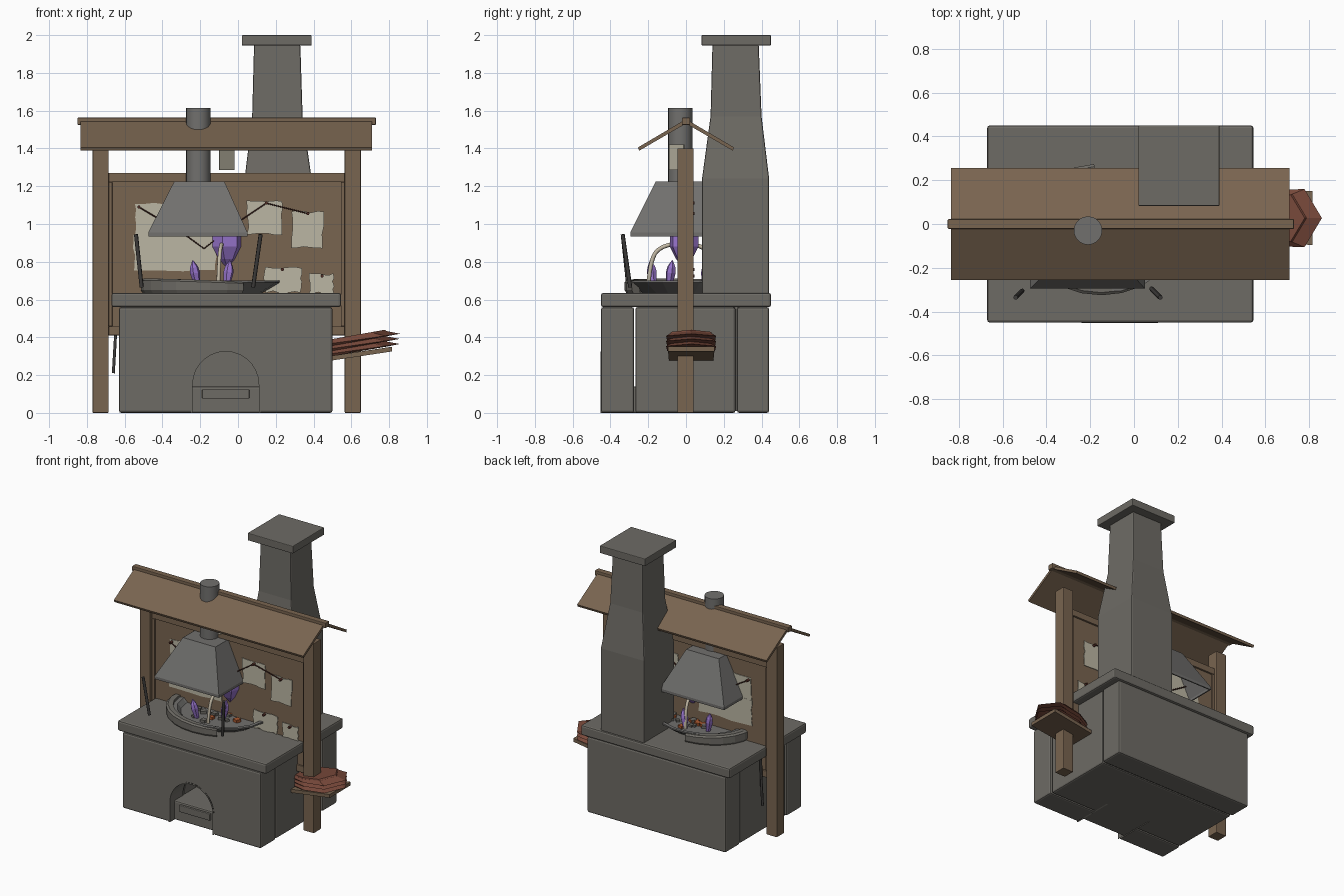
import bpy, bmesh, math, random
from mathutils import Vector, Matrix

if "Cube" in bpy.data.objects:
    bpy.data.objects.remove(bpy.data.objects["Cube"])

random.seed(4)


def material(name, r, g, b):
    m = bpy.data.materials.new(name)
    m.diffuse_color = (r, g, b, 1)
    m.use_nodes = True
    m.node_tree.nodes["Principled BSDF"].inputs["Base Color"].default_value = m.diffuse_color
    return m


STONE = material("grey stone", 0.155, 0.147, 0.130)
WOOD = material("brown wood", 0.190, 0.128, 0.080)
METAL = material("hood metal", 0.165, 0.162, 0.155)
PAPER = material("old paper", 0.50, 0.47, 0.37)
CRYSTAL = material("violet crystal", 0.32, 0.18, 0.62)
LEATHER = material("red leather", 0.185, 0.065, 0.042)
IRON = material("dark iron", 0.05, 0.047, 0.045)
BONE = material("pale bone", 0.55, 0.49, 0.38)
EMBER = material("ember orange", 0.40, 0.10, 0.03)
STRING = material("maroon string", 0.08, 0.025, 0.018)


def make(name, bm, mat, bevel=0.0, smooth=False):
    bmesh.ops.recalc_face_normals(bm, faces=bm.faces)
    me = bpy.data.meshes.new(name)
    bm.to_mesh(me)
    bm.free()
    ob = bpy.data.objects.new(name, me)
    bpy.context.collection.objects.link(ob)
    me.materials.append(mat)
    if bevel:
        mod = ob.modifiers.new("bevel", 'BEVEL')
        mod.width, mod.segments, mod.limit_method = bevel, 2, 'ANGLE'
    if smooth:
        bpy.ops.object.select_all(action='DESELECT')
        ob.select_set(True)
        bpy.context.view_layer.objects.active = ob
        bpy.ops.object.shade_smooth_by_angle(angle=math.radians(40))
    return ob


def box(name, lo, hi, mat, bevel=0.0, rot=None):
    lo, hi = Vector(lo), Vector(hi)
    bm = bmesh.new()
    m = Matrix.Translation((lo + hi) / 2) @ (rot or Matrix()) @ Matrix.Diagonal((*(hi - lo), 1))
    bmesh.ops.create_cube(bm, size=1, matrix=m)
    return make(name, bm, mat, bevel)


def loft(name, rings, mat, caps=True, closed=True, **kw):
    """Skin a list of equal-length point rings."""
    bm = bmesh.new()
    vs = [[bm.verts.new(p) for p in r] for r in rings]
    n = len(vs[0])
    for a, b in zip(vs, vs[1:]):
        for i in range(n if closed else n - 1):
            j = (i + 1) % n
            bm.faces.new((a[i], a[j], b[j], b[i]))
    if caps:
        bm.faces.new(vs[0])
        bm.faces.new(vs[-1])
    return make(name, bm, mat, **kw)


def rect(x0, x1, y0, y1, z):
    return [(x0, y0, z), (x1, y0, z), (x1, y1, z), (x0, y1, z)]


def ellipse(cx, cy, rx, ry, z, n):
    return [(cx + rx * math.cos(t * math.tau / n), cy + ry * math.sin(t * math.tau / n), z) for t in range(n)]


def tube(name, pts, radius, mat, smooth_path=False):
    cu = bpy.data.curves.new(name, 'CURVE')
    cu.dimensions, cu.bevel_depth, cu.bevel_resolution, cu.use_fill_caps = '3D', radius, 1, True
    sp = cu.splines.new('NURBS' if smooth_path else 'POLY')
    sp.points.add(len(pts) - 1)
    for p, co in zip(sp.points, pts):
        p.co = (*co, 1)
    if smooth_path:
        sp.use_endpoint_u, sp.order_u, sp.resolution_u = True, 3, 5
    cu.materials.append(mat)
    ob = bpy.data.objects.new(name, cu)
    bpy.context.collection.objects.link(ob)
    bpy.ops.object.select_all(action='DESELECT')
    ob.select_set(True)
    bpy.context.view_layer.objects.active = ob
    bpy.ops.object.convert(target='MESH')


# Firebox arch cutter
AX, SPRING, R = -0.065, 0.15, 0.185


def arch(y, r, z0):
    pts = [(AX + r * math.cos(a * math.pi / 14), y, SPRING + r * math.sin(a * math.pi / 14)) for a in range(15)]
    return [(AX + r, y, z0)] + pts + [(AX - r, y, z0)]


cutter = loft("arch_cutter", [arch(-0.6, R, -0.1), arch(-0.14, R, -0.1)], STONE)
cutter.hide_render = True
cutter.hide_viewport = True

# Stone base in three courses, with the slab on top
for nm, y0, y1, ins in (("front", -0.45, -0.275, 0), ("middle", -0.268, 0.262, 0.006), ("back", 0.27, 0.44, 0)):
    b = box("base_" + nm, (-0.63 + ins, y0, 0), (0.50 - ins, y1, 0.56), STONE, 0.012)
    if nm != "back":
        mod = b.modifiers.new("arch", 'BOOLEAN')
        mod.object, mod.solver = cutter, 'EXACT'
box("base_core", (-0.59, -0.13, 0.01), (0.46, 0.42, 0.56), STONE)
box("top_slab", (-0.67, -0.45, 0.56), (0.545, 0.45, 0.635), STONE, 0.012)
loft("arch_trim", [arch(-0.452, R, 0), arch(-0.452, R - 0.01, 0), arch(-0.30, R - 0.01, 0), arch(-0.30, R, 0)],
     STONE, caps=False, closed=False)
box("firebox_ledge", (AX - R, -0.40, 0.0), (AX + R, -0.13, 0.14), STONE, 0.01)
box("ash_drawer", (-0.19, -0.415, 0.075), (0.06, -0.39, 0.125), STONE, 0.005)

# Chimney behind the board
loft("chimney", [rect(0.035, 0.39, 0.085, 0.44, 0.63), rect(0.035, 0.39, 0.085, 0.44, 1.24),
                 rect(0.075, 0.342, 0.13, 0.40, 1.57), rect(0.085, 0.33, 0.14, 0.385, 1.95)], STONE, bevel=0.008)
box("chimney_cap", (0.02, 0.082, 1.945), (0.39, 0.45, 2.0), STONE, 0.005)

# Posts and gabled roof
for nm, x in (("left", -0.77), ("right", 0.565)):
    box(nm + "_post", (x, -0.045, 0), (x + 0.085, 0.04, 1.4), WOOD, 0.004)
for nm, s in (("front", -1), ("back", 1)):
    prof = [(0, 1.555), (s * 0.255, 1.405), (s * 0.248, 1.388), (0, 1.532)]
    loft(nm + "_roof", [[(x, y, z) for y, z in prof] for x in (-0.835, 0.71)], WOOD)
box("ridge_beam", (-0.85, -0.022, 1.525), (0.73, 0.022, 1.563), WOOD, 0.004)

# Notice board with raised frame
box("notice_board", (-0.685, -0.012, 0.41), (0.565, 0.012, 1.27), WOOD)
for nm, x0, x1, z0, z1 in (("top", -0.685, 0.565, 1.222, 1.27), ("bottom", -0.685, 0.565, 0.41, 0.458),
                           ("left", -0.685, -0.665, 0.458, 1.222), ("right", 0.545, 0.565, 0.458, 1.222)):
    box("board_frame_" + nm, (x0, -0.025, z0), (x1, 0.025, z1), WOOD, 0.004)


# Torn papers and pins on both faces
def paper(name, x0, x1, z0, z1, y):
    steps, pts = 5, []
    corners = [(x0, z0), (x1, z0), (x1, z1), (x0, z1)]
    for (ax, az), (bx, bz) in zip(corners, corners[1:] + corners[:1]):
        for k in range(steps):
            t = k / steps
            pts.append((ax + (bx - ax) * t + random.uniform(-.006, .006),
                        az + (bz - az) * t + random.uniform(-.006, .006)))
    loft(name, [[(x, y - 0.002, z) for x, z in pts], [(x, y + 0.002, z) for x, z in pts]], PAPER)


SHEETS = [(-0.545, -0.30, 0.93, 1.11), (-0.55, -0.12, 0.755, 0.945), (0.05, 0.235, 0.945, 1.125),
          (0.285, 0.45, 0.875, 1.065), (0.14, 0.335, 0.64, 0.77), (0.38, 0.505, 0.635, 0.735)]
PINS = [(-0.525, 1.09), (0.15, 1.11), (0.37, 1.055), (0.235, 0.76), (0.445, 0.725)]
CORD = [(0.37, 1.055), (0.15, 1.11), (0.0, 1.01), (-0.18, 0.87), (-0.29, 0.95), (-0.525, 1.09)]
for face, s in (("front", -1), ("back", 1)):
    for i, q in enumerate(SHEETS):
        paper(f"{face}_paper_{i}", *q, s * (0.016 + 0.001 * i))
    for i, (x, z) in enumerate(PINS):
        tube(f"{face}_pin_{i}", [(x, s * 0.015, z), (x, s * 0.045, z)], 0.009, STRING)
    tube(face + "_cord", [(x, s * 0.032, z) for x, z in CORD], 0.004, STRING)
box("hanging_paper", (-0.116, -0.052, 1.285), (-0.004, -0.048, 1.42), PAPER, rot=Matrix.Rotation(0.78, 4, 'Z'))

# Smoke hood and flue
hood = loft("smoke_hood", [rect(-0.475, 0.05, -0.295, 0.235, 0.935), rect(-0.475, 0.05, -0.295, 0.235, 0.955),
                           rect(-0.338, -0.072, -0.16, 0.10, 1.225)], METAL, caps=False)
mod = hood.modifiers.new("sheet", 'SOLIDIFY')
mod.thickness = 0.012
box("hood_top", (-0.337, -0.159, 1.21), (-0.073, 0.099, 1.225), METAL)
loft("flue_pipe", [ellipse(-0.21, -0.03, 0.065, 0.065, z, 20) for z in (1.2, 1.613)], METAL, smooth=True)

# Fire pan and the stone curb around its left side
loft("fire_pan", [ellipse(-0.12, -0.025, 0.34 * f, 0.285 * f, z, 18) for f, z in
                  ((0.72, 0.634), (0.88, 0.665), (1.0, 0.69), (1.0, 0.70), (0.92, 0.70), (0.84, 0.672))], METAL)
curb = []
for i in range(15):
    a = math.radians(95 + i * 14.6)
    top = 0.695 + 0.016 * math.sin(math.pi * i / 14)
    curb.append([(-0.15 + 0.365 * f * math.cos(a), -0.025 + 0.30 * f * math.sin(a), z)
                 for f, z in ((0.97, 0.634), (1.0, 0.65), (1.0, top - 0.01), (0.96, top), (0.86, top), (0.83, 0.634))])
loft("stone_curb", curb, STONE)
for i in range(26):
    a, r = random.uniform(0, math.tau), random.uniform(0.2, 1)
    c = Vector((-0.13 + 0.24 * r * math.cos(a), -0.025 + 0.2 * r * math.sin(a), 0.677))
    h = Vector((1, 1, 0.8)) * random.uniform(0.012, 0.02)
    box(f"coal_{i}", c - h, c + h, EMBER if i % 3 == 0 else STONE, rot=Matrix.Rotation(a, 4, 'Z'))


# Crystals: large one hanging point-down, small ones rising from the pan
def crystal(name, pos, prof, tilt=(0, 0)):
    ob = loft(name, [ellipse(0, 0, r, r, z, 6) for r, z in prof], CRYSTAL)
    ob.location, ob.rotation_euler = pos, (tilt[0], tilt[1], 0.2)


crystal("large_crystal", (-0.057, -0.01, 0.77),
        [(0.004, 0), (0.045, 0.045), (0.08, 0.11), (0.08, 0.165), (0.05, 0.19)])
for i, (x, y, tx, ty) in enumerate([(-0.215, -0.17, 0.1, -0.2), (-0.06, -0.09, -0.1, 0.15),
                                    (-0.25, 0.10, -0.1, -0.15), (-0.10, 0.15, 0.1, 0.15)]):
    crystal(f"small_crystal_{i}", (x, y, 0.67), [(0.016, 0), (0.027, 0.075), (0.022, 0.105), (0.003, 0.14)], (tx, ty))

# Curved bone ribs
for i, s in enumerate((-1, 1)):
    tube(f"bone_rib_{i}", [(-0.105, -0.02 + s * 0.18, 0.665), (-0.10, -0.02 + s * 0.17, 0.82),
                           (-0.09, -0.02 + s * 0.10, 0.89), (-0.083, -0.02 + s * 0.03, 0.895)], 0.011, BONE, True)

# Iron tools
tube("left_tool", [(-0.54, -0.335, 0.945), (-0.51, -0.305, 0.665)], 0.011, IRON)
tube("right_tool", [(0.12, -0.335, 0.945), (0.08, -0.295, 0.665)], 0.011, IRON)
tube("hanging_poker", [(-0.645, 0.05, 0.555), (-0.65, 0.05, 0.38), (-0.66, 0.05, 0.21)], 0.009, IRON)


# Bellows: tilted boards with pleated leather between
def outline(f, z):
    pts = [(0.44, -0.05), (0.60, -0.12), (0.76, -0.125), (0.835, 0), (0.76, 0.125), (0.60, 0.12), (0.44, 0.05)]
    return [(0.46 + (x - 0.46) * f, 0.027 + y * f, z + 0.15 * (x - 0.46)) for x, y in pts]


def board(z):
    return [(x, y, z + 0.15 * (x - 0.46)) for x, y in ((0.46, -0.09), (0.815, -0.095), (0.815, 0.15), (0.46, 0.145))]


loft("bellows_lower_board", [board(0.272), board(0.297)], WOOD)
loft("bellows_leather", [outline(f, 0.295 + 0.0135 * i) for i, f in enumerate((0.88, 1.06, 0.86, 1.06, 0.86, 1.06, 0.88))],
     LEATHER)
loft("bellows_upper_board", [outline(0.88, 0.374), outline(0.85, 0.384)], LEATHER)
